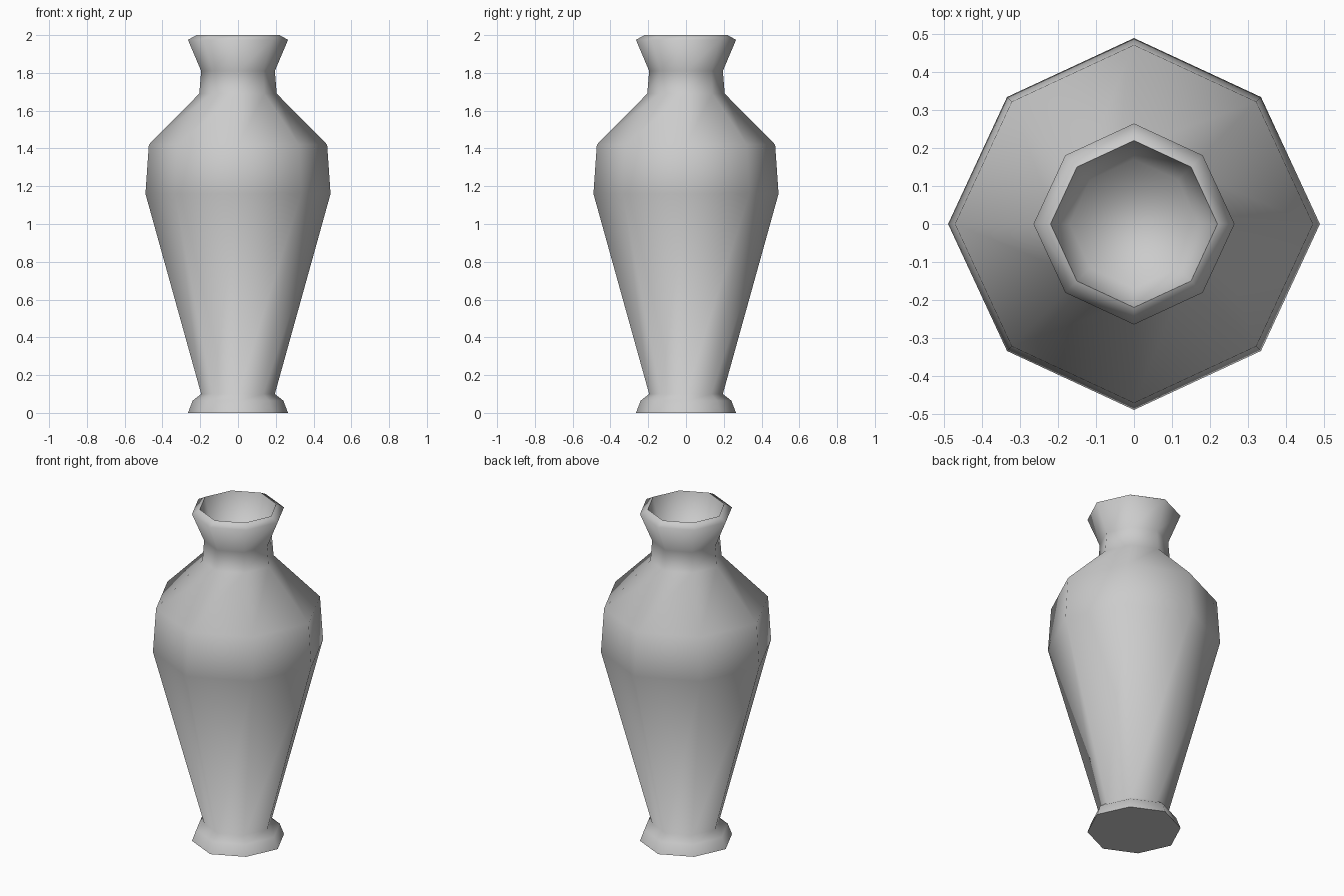
import bpy
import bmesh
from math import cos, sin, pi, radians

cube = bpy.data.objects.get("Cube")
if cube:
    bpy.data.objects.remove(cube, do_unlink=True)

SIDES = 8
DIAGONAL = 0.966  # the corners between the axes sit slightly closer in

# Radius and height, from the foot up the outside, over the lip and into the mouth
PROFILE = [
    (0.265, 0.0), (0.24, 0.065), (0.195, 0.10),    # foot
    (0.49, 1.16), (0.472, 1.42),                   # belly and shoulder
    (0.205, 1.69), (0.195, 1.81),                  # neck
    (0.265, 1.975), (0.22, 2.0),                   # lip
    (0.17, 1.81),                                  # mouth
]


def make_material(name, colour):
    mat = bpy.data.materials.new(name)
    mat.use_nodes = True
    mat.diffuse_color = colour
    mat.node_tree.nodes["Principled BSDF"].inputs["Base Color"].default_value = colour
    return mat


def add_ring(bm, radius, z):
    ring = []
    for i in range(SIDES):
        r = radius * (DIAGONAL if i % 2 else 1)
        a = 2 * pi * i / SIDES
        ring.append(bm.verts.new((r * cos(a), r * sin(a), z)))
    return ring


# Vase body: bridge the rings, close the base and the mouth floor
bm = bmesh.new()
rings = [add_ring(bm, r, z) for r, z in PROFILE]
for low, high in zip(rings, rings[1:]):
    for i in range(SIDES):
        j = (i + 1) % SIDES
        bm.faces.new((low[i], low[j], high[j], high[i]))
bm.faces.new(reversed(rings[0]))
bm.faces.new(rings[-1])

mesh = bpy.data.meshes.new("vase")
bm.to_mesh(mesh)
bm.free()
vase = bpy.data.objects.new("vase", mesh)
bpy.context.collection.objects.link(vase)
mesh.materials.append(make_material("pale grey clay", (0.6, 0.6, 0.6, 1)))

# Soft shading, with a crisp base edge and lip
bpy.ops.object.select_all(action="DESELECT")
vase.select_set(True)
bpy.context.view_layer.objects.active = vase
bpy.ops.object.shade_smooth_by_angle(angle=radians(95))
